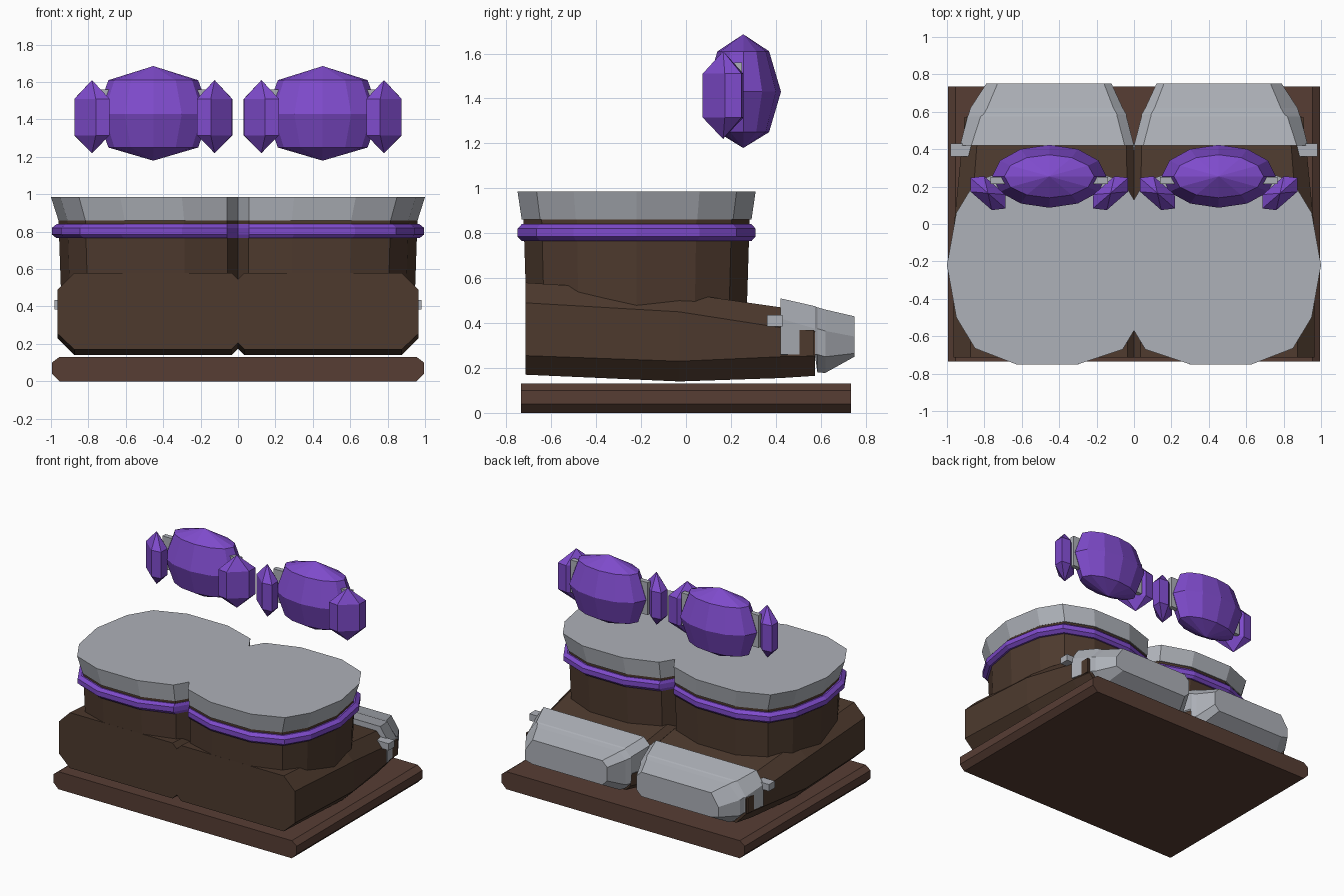
import bpy, bmesh, math
from mathutils import Matrix, Vector

cube = bpy.data.objects.get("Cube")
if cube:
    bpy.data.objects.remove(cube, do_unlink=True)


def material(name, rgb):
    m = bpy.data.materials.new(name)
    m.use_nodes = True
    m.diffuse_color = (*rgb, 1)
    m.node_tree.nodes["Principled BSDF"].inputs["Base Color"].default_value = (*rgb, 1)
    return m


LEATHER = material("brown leather", (0.075, 0.042, 0.027))
WOOD = material("reddish brown wood", (0.095, 0.047, 0.034))
METAL = material("pale grey metal", (0.42, 0.44, 0.48))
PURPLE = material("purple crystal", (0.21, 0.07, 0.60))


def loft(name, rings, mat, mirror=True):
    """Skin closed rings of equal length, cap both ends, mirror left to right."""
    bm = bmesh.new()
    rows = [[bm.verts.new(p) for p in ring] for ring in rings]
    n = len(rows[0])
    for a, b in zip(rows, rows[1:]):
        for i in range(n):
            j = (i + 1) % n
            bm.faces.new((a[i], a[j], b[j], b[i]))
    bm.faces.new(rows[0])
    bm.faces.new(rows[-1])
    bmesh.ops.remove_doubles(bm, verts=bm.verts, dist=0.0005)
    bmesh.ops.recalc_face_normals(bm, faces=bm.faces)
    mesh = bpy.data.meshes.new(name)
    bm.to_mesh(mesh)
    bm.free()
    mesh.materials.append(mat)
    ob = bpy.data.objects.new(name, mesh)
    bpy.context.collection.objects.link(ob)
    if mirror:
        mod = ob.modifiers.new("Mirror", 'MIRROR')
        mod.use_mirror_merge = False
    return ob


def box(name, x0, x1, y0, y1, z0, z1, mat):
    rings = [[(x0, y0, z), (x1, y0, z), (x1, y1, z), (x0, y1, z)] for z in (z0, z1)]
    return loft(name, rings, mat)


def section(y, x0, x1, low, low_side, high_side, high, inner, outer):
    """Chamfered cross-section of a foot at depth y."""
    return [(x0 + inner, y, low), (x1 - outer, y, low), (x1, y, low_side),
            (x1, y, high_side), (x1 - outer, y, high), (x0 + inner, y, high),
            (x0, y, high - inner), (x0, y, low + inner)]


# Ground slab
loft("base_slab", [[(sx * x, y, z) for sx, x, z in (
    (-1, .955, 0), (1, .955, 0), (1, .995, .04), (1, .995, .1),
    (1, .955, .13), (-1, .955, .13), (-1, .995, .1), (-1, .995, .04))]
    for y in (-.735, .735)], WOOD, mirror=False)

# Feet
loft("foot", [
    section(-.715, 0, .965, .17, .255, .49, .58, .035, .09),
    section(-.03, 0, .965, .14, .23, .45, .535, .035, .09),
    section(.42, 0, .92, .155, .25, .38, .47, .04, .08),
    section(.575, .05, .895, .165, .25, .36, .43, .04, .08)], LEATHER)

# Toe caps
loft("toe_cap", [
    section(.42, 0, .93, .25, .26, .42, .51, .05, .06),
    section(.575, .04, .89, .25, .26, .375, .475, .05, .07),
    section(.585, .04, .885, .18, .26, .375, .47, .05, .08),
    section(.62, .06, .875, .178, .25, .365, .46, .05, .09),
    section(.75, .12, .79, .25, .265, .34, .43, .04, .06)], METAL)
box("toe_side_patch", .8, .908, .49, .57, .255, .368, LEATHER)
box("outer_buckle", .86, .98, .36, .43, .385, .435, METAL)
box("inner_buckle", 0, .04, .37, .43, .385, .435, METAL)

# Shaft outline of one boot: half of it, then its reflection in depth
HALF = [(0, .35), (.06, .45), (.3, .53), (.63, .53), (.85, .445), (.95, .28)]
OUTLINE = ([(x, -y) for x, y in HALF] + [(1, 0)] + [(x, y) for x, y in reversed(HALF)])


def boot_ring(z, sx, sy):
    return [(x * sx, y * sy - .22, z) for x, y in OUTLINE]


loft("boot_shaft", [boot_ring(.44, .945, .925), boot_ring(.87, .96, .95)], LEATHER)
loft("purple_band", [boot_ring(.765, .97, .965), boot_ring(.785, .995, 1),
                     boot_ring(.82, .995, 1), boot_ring(.84, .97, .965)], PURPLE)
loft("collar", [boot_ring(.86, .96, .965), boot_ring(.985, 1, 1)], METAL)

# Floating gems
GX, GY = .453, .255


def oval(cx, cy, z, rx, ry, n=12):
    return [(cx + rx * math.cos(i * math.tau / n), cy + ry * math.sin(i * math.tau / n), z)
            for i in range(n)]


loft("large_gem", [oval(GX, GY, z, rx, ry) for z, rx, ry in (
    (1.18, .001, .001), (1.25, .24, .115), (1.43, .305, .168),
    (1.61, .24, .115), (1.685, .001, .001))], PURPLE)

# Side crystals, turned inwards, with the clasps that hold them
for side, label in ((1, "outer"), (-1, "inner")):
    cx, cy = GX + side * .328, .165
    turn = Matrix.Rotation(side * math.radians(41), 3, 'Z')
    rings = []
    for z, r in ((1.22, .005), (1.315, 1), (1.51, 1), (1.61, .005)):
        hexagon = [(-.125, 0), (-.075, -.055), (.075, -.055),
                   (.125, 0), (.075, .055), (-.075, .055)]
        rings.append([Vector((cx, cy, z)) + turn @ Vector((x * r, y * r, 0))
                      for x, y in hexagon])
    loft(label + "_crystal", rings, PURPLE)
    a, b = sorted((GX + side * .2, GX + side * .315))
    box(label + "_clasp", a, b, .215, .25, 1.32, 1.56, METAL)
